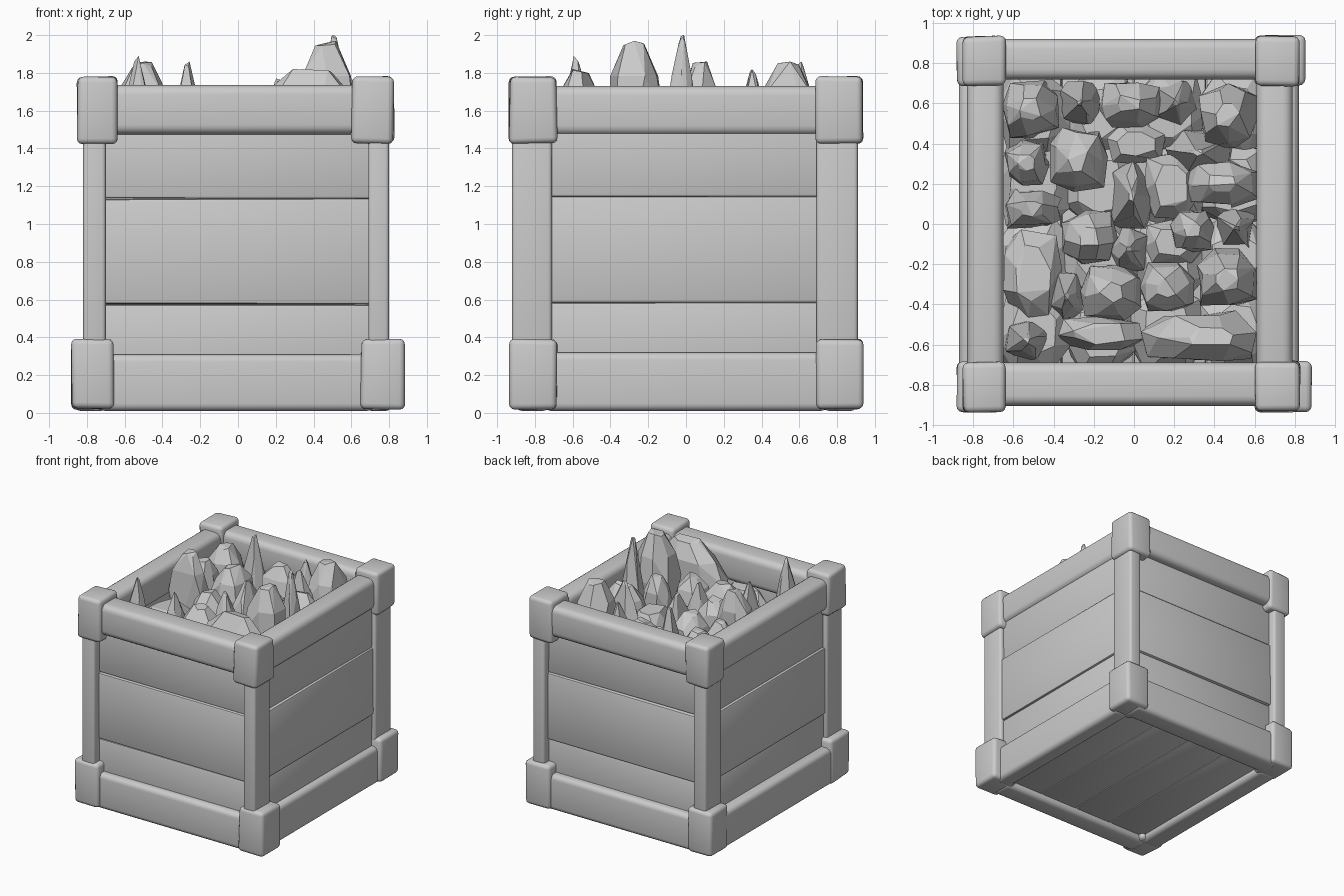
import bpy, bmesh, math, random
from mathutils import Vector

if "Cube" in bpy.data.objects:
    bpy.data.objects.remove(bpy.data.objects["Cube"])

random.seed(7)


def finish(bm, name, smooth=True):
    me = bpy.data.meshes.new(name)
    bm.normal_update()
    bm.to_mesh(me)
    bm.free()
    ob = bpy.data.objects.new(name, me)
    bpy.context.collection.objects.link(ob)
    if smooth:
        bpy.ops.object.select_all(action='DESELECT')
        ob.select_set(True)
        bpy.context.view_layer.objects.active = ob
        bpy.ops.object.shade_smooth_by_angle(angle=math.radians(40))
    return ob


def box(name, x, y, z, bevel=0.02, seg=3, jitter=0.0):
    """Hand-cut timber: a bevelled box given by its (min, max) ranges."""
    bm = bmesh.new()
    bmesh.ops.create_cube(bm, size=1)
    for v in bm.verts:
        v.co = Vector([(r[0] + r[1]) / 2 + c * (r[1] - r[0]) + random.uniform(-jitter, jitter)
                       for c, r in zip(v.co, (x, y, z))])
    bmesh.ops.bevel(bm, geom=bm.edges[:], offset=bevel, segments=seg, profile=0.5,
                    affect='EDGES', clamp_overlap=True)
    return finish(bm, name)


def rock(name, x0, x1, y0, y1, top, kind='chunk', base=1.3, lean=(0, 0)):
    """Faceted stone: hull of shrinking, jittered squarish rings."""
    rings = {'chunk': [(0, .85), (.42, 1), (.72, .82), (1, .36)],
             'spike': [(0, 1), (.3, .95), (.7, .5), (1, .14)],
             'low': [(0, .9), (.6, 1), (1, .6)]}[kind]
    n = 5 if kind == 'spike' else 7
    cx, cy, rx, ry = (x0 + x1) / 2, (y0 + y1) / 2, (x1 - x0) / 2, (y1 - y0) / 2
    bm = bmesh.new()
    for t, s in rings:
        a0 = random.uniform(0, 6.28)
        for i in range(n):
            a = a0 + 2 * math.pi * (i + random.uniform(-.2, .2)) / n
            c, d = math.cos(a), math.sin(a)
            k = s * random.uniform(.95, 1.08) / (abs(c) ** 3.5 + abs(d) ** 3.5) ** (1 / 3.5)
            drop = random.uniform(0, .07) if t == 1 and i else 0
            px = max(x0, min(x1, cx + rx * c * k + lean[0] * t))
            py = max(y0, min(y1, cy + ry * d * k + lean[1] * t))
            bm.verts.new((px, py, base + (top - base) * (t - drop)))
    res = bmesh.ops.convex_hull(bm, input=bm.verts[:])
    junk = [g for g in res['geom_interior'] + res['geom_unused']
            if isinstance(g, bmesh.types.BMVert) and g.is_valid]
    bmesh.ops.delete(bm, geom=list(set(junk)), context='VERTS')
    bmesh.ops.dissolve_limit(bm, angle_limit=math.radians(14),
                             verts=bm.verts[:], edges=bm.edges[:])
    bmesh.ops.recalc_face_normals(bm, faces=bm.faces[:])
    return finish(bm, name, smooth=False)


# Corner posts and corner caps
for side, px, tx, bx in (('left', (-.82, -.70), (-.85, -.64), (-.88, -.66)),
                         ('right', (.69, .80), (.60, .825), (.65, .88))):
    for end, py, ty in (('front', (-.92, -.71), (-.935, -.685)),
                        ('back', (.69, .91), (.69, .935))):
        b = (.62, .85) if (side, end) == ('right', 'back') else bx
        box(f'{end}_{side}_post', px, py, (.1, 1.6), .02)
        box(f'{end}_{side}_top_cap', tx, ty, (1.425, 1.78), .03, 3, .006)
        box(f'{end}_{side}_bottom_cap', b, ty, (.02, .39), .03, 3, .006)

# Top and bottom rails
for end, yt, yb in (('front', (-.905, -.69), (-.905, -.72)), ('back', (.72, .92), (.72, .91))):
    box(f'{end}_top_rail', (-.72, .70), yt, (1.475, 1.735), .05, 4)
    box(f'{end}_bottom_rail', (-.74, .72), yb, (.01, .31), .04, 4)
for side, xt, xb in (('left', (-.83, -.65), (-.87, -.69)), ('right', (.61, .79), (.67, .82))):
    box(f'{side}_top_rail', xt, (-.75, .75), (1.47, 1.73), .05, 4)
    box(f'{side}_bottom_rail', xb, (-.75, .75), (.01, .32), .04, 4)

# Wall planks
levels = [(.15, .575, 0), (.575, 1.135, .015), (1.135, 1.6, 0)]
for i, (z0, z1, out) in enumerate(levels):
    for s, end in ((-1, 'front'), (1, 'back')):
        box(f'{end}_plank_{i}', (-.75, .74), sorted((s * .76, s * (.845 + out))),
            (z0, z1), .015, 2, .003)
    box(f'left_plank_{i}', (-.785 - out, -.70), (-.80, .80), (z0 + .01, z1 + .01), .015, 2, .003)
    box(f'right_plank_{i}', (.68, .765 + out), (-.80, .80), (z0 + .01, z1 + .01), .015, 2, .003)

# Floor boards
for i in range(4):
    x = -.72 + i * .36
    box(f'floor_board_{i}', (x, x + .358), (-.78, .78), (.06, .12), .012, 2)

# Main stones: x range, y range, top height, kind
stones = [
    (-.66, -.37, .42, .72, 1.72, 'chunk'), (-.37, -.17, .49, .72, 1.86, 'spike'),
    (-.18, .13, .48, .72, 1.68, 'chunk'), (.10, .32, .49, .72, 1.77, 'spike'),
    (.31, .62, .38, .70, 1.86, 'chunk'), (-.65, -.42, .19, .42, 1.70, 'chunk'),
    (-.42, -.13, .16, .48, 1.71, 'chunk'), (-.14, .16, .30, .50, 1.52, 'low'),
    (.15, .49, .24, .47, 1.82, 'spike'), (.05, .32, .02, .36, 1.56, 'low'),
    (-.12, .10, -.05, .33, 1.72, 'spike'), (.25, .62, .08, .33, 1.72, 'chunk'),
    (-.66, -.36, -.03, .18, 1.86, 'chunk'), (-.36, -.08, -.20, .07, 1.66, 'chunk'),
    (-.13, .08, -.24, -.02, 1.72, 'spike'), (.18, .40, -.14, .08, 1.73, 'chunk'),
    (.41, .61, -.13, .08, 2.0, 'spike'), (-.65, -.36, -.47, -.02, 1.53, 'low'),
    (.05, .35, -.20, .02, 1.5, 'low'), (-.42, -.25, -.48, -.24, 1.72, 'spike'),
    (-.27, .04, -.48, -.20, 1.66, 'chunk'), (.03, .30, -.45, -.19, 1.66, 'chunk'),
    (.31, .62, -.43, -.12, 1.97, 'chunk'), (-.64, -.43, -.68, -.48, 1.89, 'spike'),
    (-.38, .05, -.63, -.46, 1.56, 'low'), (0, .61, -.70, -.43, 1.82, 'chunk'),
]
for i, s in enumerate(stones):
    rock(f'stone_{i:02d}', *s, lean=(.08, 0) if i == 25 else (0, 0))

# Bed of stones filling the gaps underneath
for i in range(4):
    for j in range(4):
        x, y = -.69 + i * .335, -.74 + j * .36
        rock(f'bed_stone_{i}{j}', x, x + .38, y, y + .42,
             random.uniform(1.38, 1.46), 'low', 1.18)
